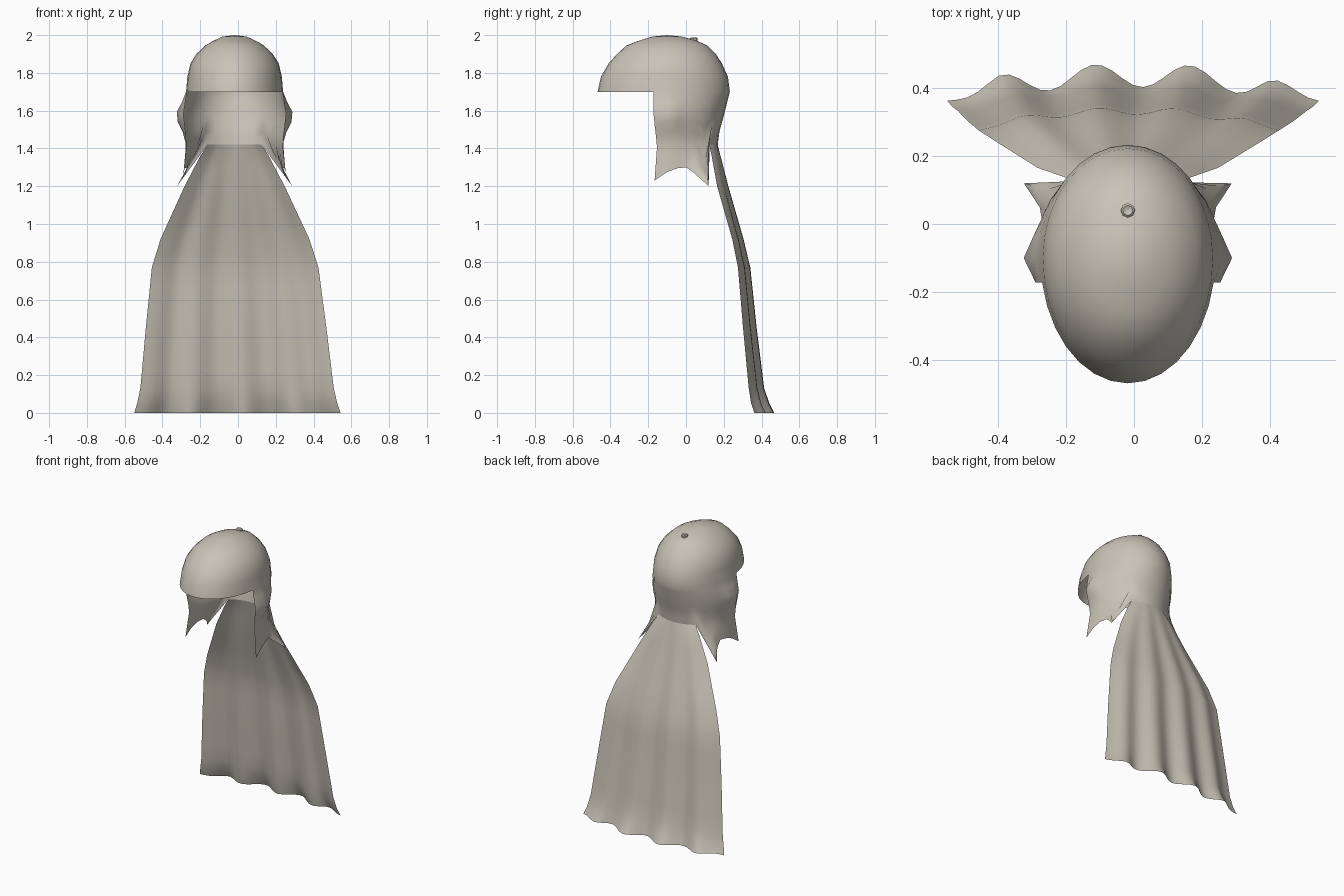
import bpy, bmesh, math

if "Cube" in bpy.data.objects:
    bpy.data.objects.remove(bpy.data.objects["Cube"])

CX, CY, N = -0.018, -0.10, 32          # hood axis and columns around it
cloth = bpy.data.materials.new("beige_cloth")
cloth.diffuse_color = (0.58, 0.55, 0.475, 1)
cloth.use_nodes = True
cloth.node_tree.nodes["Principled BSDF"].inputs["Base Color"].default_value = cloth.diffuse_color


def interp(table, z):
    """Linear lookup in rows (z, a, b, ...) sorted from high to low z."""
    if z >= table[0][0]:
        return table[0][1:]
    for p, q in zip(table, table[1:]):
        if z >= q[0]:
            t = (p[0] - z) / (p[0] - q[0])
            return [a + (b - a) * t for a, b in zip(p[1:], q[1:])]
    return table[-1][1:]


def finish(bm, name, angle=60):
    me = bpy.data.meshes.new(name)
    bm.to_mesh(me)
    bm.free()
    ob = bpy.data.objects.new(name, me)
    bpy.context.collection.objects.link(ob)
    me.materials.append(cloth)
    bpy.ops.object.select_all(action='DESELECT')
    ob.select_set(True)
    bpy.context.view_layer.objects.active = ob
    bpy.ops.object.shade_smooth_by_angle(angle=math.radians(angle))
    return ob


# Hood rings: z, half width, front reach, back reach
DOME = [(1.992, .065, .08, .08), (1.967, .118, .16, .165), (1.945, .155, .215, .212),
        (1.90, .202, .265, .258), (1.85, .234, .31, .29), (1.78, .25, .35, .322),
        (1.70, .257, .368, .332)]
SKIRT = [(1.70, .257, .368, .332), (1.58, .277, .368, .302), (1.49, .265, .32, .277),
         (1.42, .257, .27, .268), (1.20, .262, .35, .268)]
# Lower hem height per column, from the face edge to the notch beside the cape
HEM = [1.23, 1.275, 1.295, 1.30, 1.265, 1.20, 1.42]
FLARE = [.02, .015, .015, .02, .06, .12, 0]


def ring_point(ring, k, z):
    a = 2 * math.pi * k / N
    hw, front, back = ring
    s = math.sin(a)
    return [CX + hw * math.cos(a), CY + s * (back if s > 0 else front), z]


def skirt_point(k, t):
    m = min(k, N // 2 - k)              # mirrored column number
    i = min(m + 1, len(HEM) - 1)
    z = 1.70 + (HEM[i] - 1.70) * t
    p = ring_point(interp(SKIRT, z), k, z)
    side = 1 if k < N // 4 else -1
    drop = min(1, max(0, (1.42 - z) / .22))
    p[0] += side * FLARE[i] * drop
    if m == 4:                          # rear flap tip swept back
        p[1] += .03 * drop
    if m in (0, 1):                     # ear bulge
        p[0] += side * (.04 if m == 0 else .015) * max(0, 1 - abs(z - 1.57) / .11)
    return p


# Hood: dome, front brim, side flaps and nape
bm = bmesh.new()
pole = bm.verts.new((CX, CY, 2.0))
prev = None
for row in DOME:
    ring = [bm.verts.new(ring_point(row[1:], k, row[0])) for k in range(N)]
    for k in range(N):
        j = (k + 1) % N
        if prev:
            bm.faces.new((prev[k], ring[k], ring[j], prev[j]))
        else:
            bm.faces.new((pole, ring[k], ring[j]))
    prev = ring
cols = list(range(-1, N // 2 + 2))
line = [prev[k % N] for k in cols]
STEPS = 8
for r in range(1, STEPS + 1):
    new = [bm.verts.new(skirt_point(k, r / STEPS)) for k in cols]
    for i in range(len(cols) - 1):
        bm.faces.new((line[i], new[i], new[i + 1], line[i + 1]))
    line = new
finish(bm, "hood", 75)

# Cape: hangs from the nape and widens into a wavy hem
# z, half width, centre x, edge y, middle y, fold depth
CAPE = [(1.42, .15, -.018, .125, .168, 0), (1.20, .265, -.018, .165, .222, .003),
        (.92, .394, -.016, .245, .298, .008), (.77, .441, -.015, .275, .332, .010),
        (.45, .478, -.01, .302, .362, .014), (.13, .512, -.005, .332, .398, .018),
        (.05, .53, -.004, .345, .418, .026), (0, .546, -.003, .362, .436, .034)]
ROWS = [1.42, 1.36, 1.28, 1.2, 1.1, 1.0, .92, .84, .77, .66, .55, .45, .34, .23, .13, .09, .05, 0]
nape = [skirt_point(k, 1) for k in range(5, 12)]
SUB = 6
bm = bmesh.new()
line = None
for z in ROWS:
    hw, cx, ye, ym, fold = interp(CAPE, z)
    new = []
    for i in range(6 * SUB + 1):
        c, f = min(i // SUB, 5), i / SUB
        a, b = nape[c], nape[c + 1]
        if z == ROWS[0]:                # top row follows the hood's edge
            p = [a[n] + (b[n] - a[n]) * (f - c) for n in range(3)]
        else:
            u = 1 - 2 * i / (6 * SUB)
            x = cx + hw * u
            y = ye + (ym - ye) * (1 - abs(u) ** 2.5)
            wave = math.cos(2 * math.pi * (u * .545 + .11) / .275)
            p = [x, y + fold * wave * min(1, (1 - abs(u)) * 3.5), z]
        new.append(bm.verts.new(p))
    if line:
        for i in range(6 * SUB):
            bm.faces.new((line[i], new[i], new[i + 1], line[i + 1]))
    line = new
finish(bm, "cape", 75)

# Small button on the crown with a sunken centre
bm = bmesh.new()
rings = []
for r, z in ((.021, 1.955), (.021, 1.982), (.015, 1.988), (.007, 1.984)):
    rings.append([bm.verts.new((CX + r * math.cos(k * math.pi / 4),
                                .04 + r * math.sin(k * math.pi / 4), z)) for k in range(8)])
for lo, hi in zip(rings, rings[1:]):
    for k in range(8):
        j = (k + 1) % 8
        bm.faces.new((lo[k], lo[j], hi[j], hi[k]))
bm.faces.new(rings[-1])
finish(bm, "crown_button", 40)
